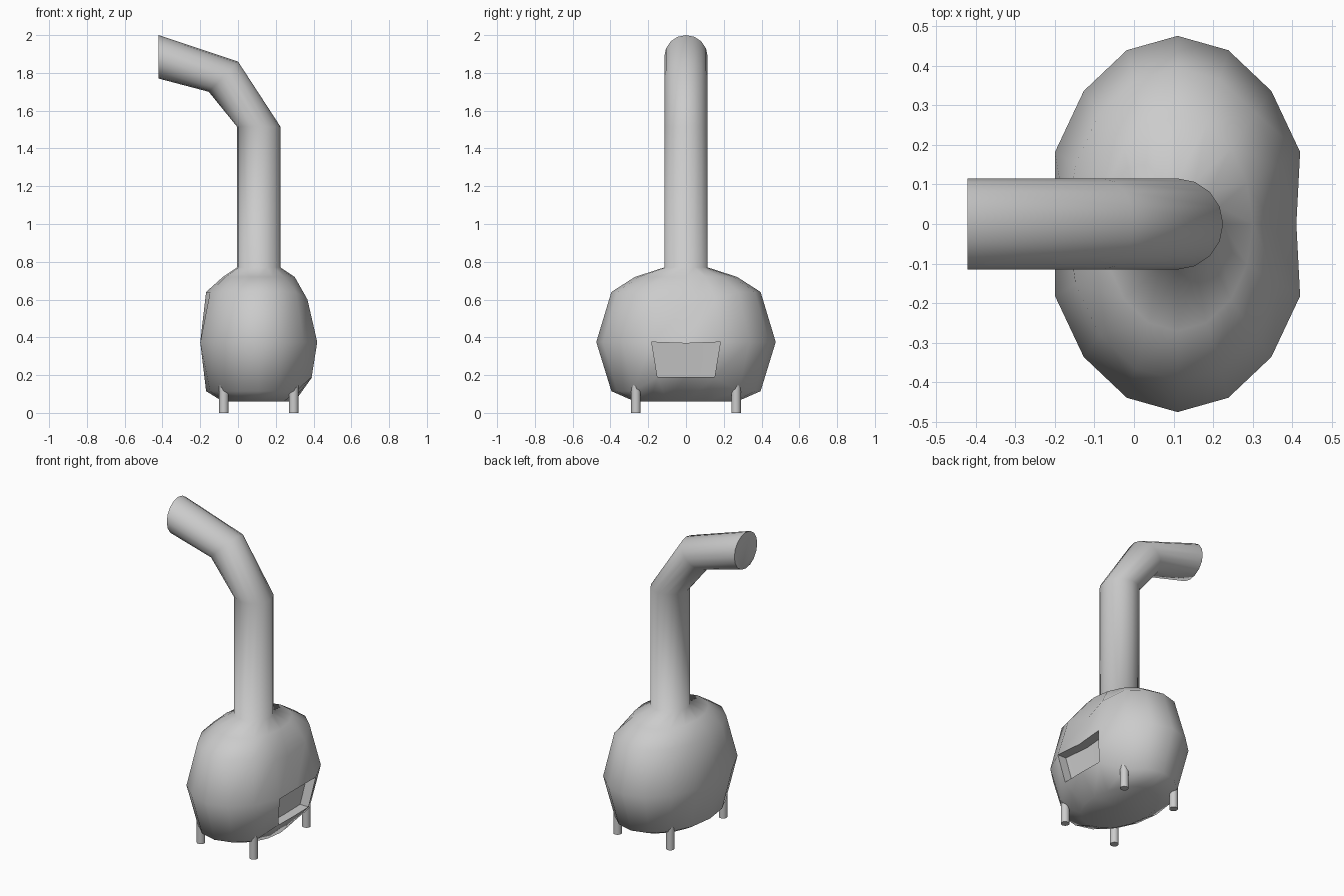
import bpy, bmesh, math
from mathutils import Vector

if "Cube" in bpy.data.objects:
    bpy.data.objects.remove(bpy.data.objects["Cube"])

N = 16          # sides of every cross-section
CX = 0.11       # body and flue axis


def finish(bm, name, angle):
    bmesh.ops.recalc_face_normals(bm, faces=bm.faces)
    me = bpy.data.meshes.new(name)
    bm.to_mesh(me)
    bm.free()
    ob = bpy.data.objects.new(name, me)
    bpy.context.collection.objects.link(ob)
    bpy.ops.object.select_all(action='DESELECT')
    bpy.context.view_layer.objects.active = ob
    ob.select_set(True)
    bpy.ops.object.shade_smooth_by_angle(angle=math.radians(angle))
    return ob


def ring(bm, centre, half, ry):
    c, h = Vector(centre), Vector(half)
    out = []
    for i in range(N):
        a = 2 * math.pi * i / N
        out.append(bm.verts.new(c + h * math.cos(a) + Vector((0, ry * math.sin(a), 0))))
    return out


# stove belly and bent flue: one skin of stacked rings (centre, half-width vector, depth)
sections = [((CX, 0, z), (rx, 0, 0), ry) for z, rx, ry in (
    (0.06, 0.19, 0.27), (0.115, 0.279, 0.395), (0.375, 0.335, 0.475),
    (0.64, 0.279, 0.395), (0.72, 0.19, 0.27), (0.77, 0.115, 0.115), (1.515, 0.115, 0.115))]
sections += [((-0.0775, 0, 1.78), (0.0775, 0, 0.08), 0.115),
             ((-0.42, 0, 1.885), (0, 0, 0.115), 0.115)]
bm = bmesh.new()
rings = [ring(bm, *s) for s in sections]

# flattened sides and the reshaped fire-door side
rings[2][8].co.x = -0.20
rings[2][0].co = (0.41, 0, 0.368)
rings[3][0].co = (0.35, 0, 0.56)
rings[1][0].co = (0.393, 0, 0.19)
for i in (1, -1):
    rings[1][i].co.x, rings[1][i].co.z = 0.39, 0.19
    rings[3][i].co.z = 0.60

for k in range(len(rings) - 1):
    for i in range(N):
        if k == 1 and i in (0, N - 1):
            continue                      # door opening
        j = (i + 1) % N
        bm.faces.new((rings[k][i], rings[k][j], rings[k + 1][j], rings[k + 1][i]))
bm.faces.new(rings[0][::-1])
bm.faces.new(rings[-1])

# recessed door
rim = [rings[1][-1], rings[1][0], rings[1][1], rings[2][1], rings[2][0], rings[2][-1]]
inner = [bm.verts.new(v.co - Vector((0.06, 0, 0))) for v in rim]
for i in range(6):
    j = (i + 1) % 6
    bm.faces.new((rim[i], rim[j], inner[j], inner[i]))
bm.faces.new((inner[0], inner[1], inner[4], inner[5]))
bm.faces.new((inner[1], inner[2], inner[3], inner[4]))
finish(bm, "stove_body_and_flue", 76)

# four legs
for x, side in ((-0.075, "left"), (0.295, "right")):
    for y, end in ((-0.265, "front"), (0.265, "back")):
        bm = bmesh.new()
        bmesh.ops.create_cone(bm, cap_ends=True, segments=N, radius1=0.025,
                              radius2=0.025, depth=0.15)
        bmesh.ops.translate(bm, verts=bm.verts, vec=(x, y, 0.075))
        finish(bm, f"{end}_{side}_leg", 40)
